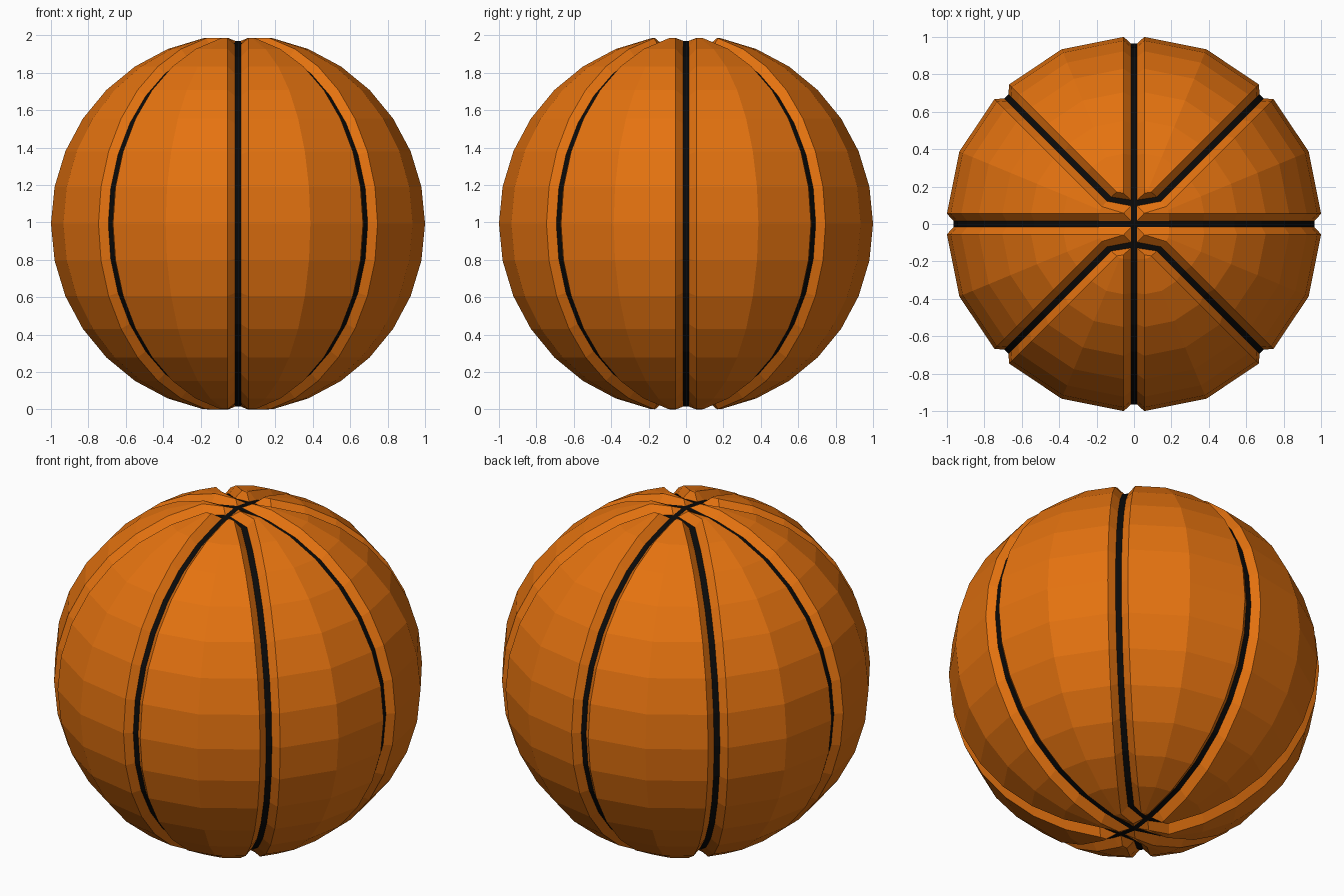
import bpy, bmesh, math
from mathutils import Vector

if "Cube" in bpy.data.objects:
    bpy.data.objects.remove(bpy.data.objects["Cube"])

R, R_SEAM = 1.011, 0.965      # leather radius, groove floor radius
W, B = 0.055, 0.016           # half widths of groove mouth and black floor
CENTRE = 0.993


def material(name, rgb):
    m = bpy.data.materials.new(name)
    m.diffuse_color = (*rgb, 1)
    m.use_nodes = True
    m.node_tree.nodes["Principled BSDF"].inputs["Base Color"].default_value = m.diffuse_color
    return m


orange = material("orange leather", (0.78, 0.17, 0.005))
black = material("black seam", (0.003, 0.003, 0.003))

# Meridian columns over a quarter turn: angle, sideways offset, on groove floor
columns = [(0, 0, 1), (0, B, 1), (0, W, 0), (22.5, 0, 0),
           (45, -W, 0), (45, -B, 1), (45, B, 1), (45, W, 0),
           (67.5, 0, 0), (90, -W, 0), (90, -B, 1), (90, 0, 1)]


def point(column, ring):
    deg, off, floor = column
    a, lat = math.radians(deg), math.radians(11.25 * ring)
    rad = R_SEAM if floor else R
    r = rad * math.cos(lat)
    if not floor:
        r -= abs(off) * math.tan(math.radians(11.25))
    return Vector((r * math.cos(a) - off * math.sin(a),
                   r * math.sin(a) + off * math.cos(a),
                   rad * math.sin(lat)))


bm = bmesh.new()


def face(verts, is_black):
    f = bm.faces.new(verts)
    f.material_index = int(is_black)
    f.normal_update()
    if f.normal.dot(f.calc_center_median()) < 0:
        f.normal_flip()


# Side panels and grooves, from the equator up to the last ring
grid = [[bm.verts.new(point(c, k)) for c in columns] for k in range(8)]
for low, high in zip(grid, grid[1:]):
    for i in range(len(columns) - 1):
        face((low[i], low[i + 1], high[i + 1], high[i]), i in (0, 5, 10))

# Cap: straight seams cross at the pole, diagonal seams bend into the y seam
x0, a0, e1, m1, d1, s1, s2, d2, m2, e2, b0, y0 = grid[-1]
pole = bm.verts.new((0, 0, 0.978))
p = bm.verts.new((B, B, 0.978))
j1 = bm.verts.new((B, 0.097, 0.966))
j2 = bm.verts.new((B, 0.128, 0.960))
c1 = bm.verts.new((W, W + 0.003, 0.994))
c2 = bm.verts.new((W + 0.002, 0.165, 0.992))
face((pole, x0, a0, p), True)
face((pole, p, j1, j2, b0, y0), True)
face((s1, s2, j2, j1), True)
for wall in ((e1, a0, p, c1), (p, j1, c1), (j1, s1, d1, c1),
             (d2, s2, j2, c2), (j2, b0, e2, c2)):
    face(wall, False)
face((e1, m1, d1, c1), False)
face((d2, m2, e2, c2), False)

mesh = bpy.data.meshes.new("ball")
bm.to_mesh(mesh)
bm.free()
mesh.materials.append(orange)
mesh.materials.append(black)
ball = bpy.data.objects.new("ball", mesh)
bpy.context.collection.objects.link(ball)
ball.location.z = CENTRE

# Mirror the eighth into the whole ball
mirror = ball.modifiers.new("whole ball", 'MIRROR')
mirror.use_axis = (True, True, True)
mirror.merge_threshold = 0.0005
